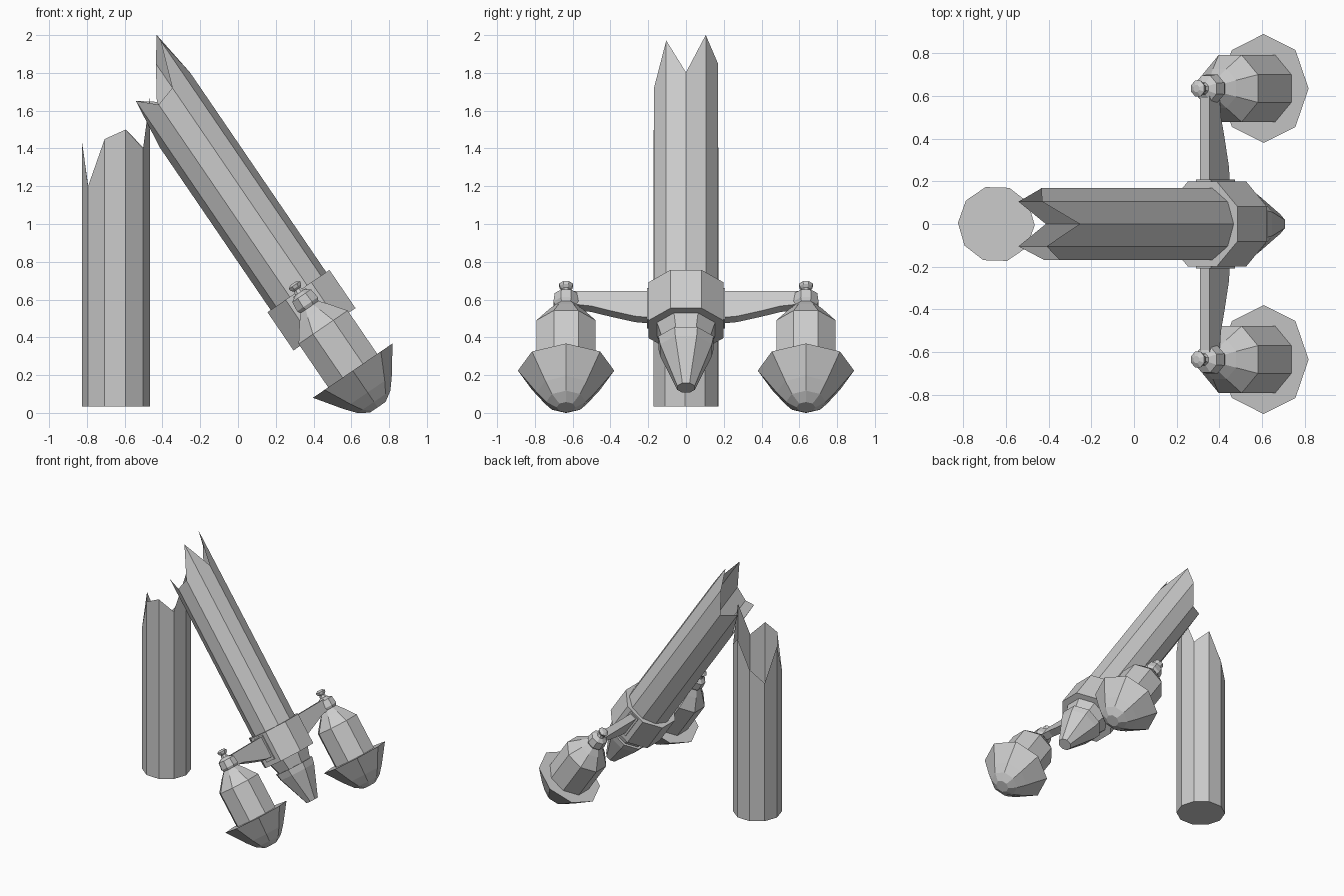
import bpy, math
from mathutils import Matrix, Vector

if "Cube" in bpy.data.objects:
    bpy.data.objects.remove(bpy.data.objects["Cube"])

# Tilted frame of the fallen post: local x = across, local z = back up the post
ANG = math.radians(34.3)
TILT = Matrix.Translation((0.32, 0, 0.645)) @ Matrix.Rotation(-ANG, 4, 'Y')


def add_mesh(name, verts, faces, matrix):
    me = bpy.data.meshes.new(name)
    me.from_pydata([matrix @ Vector(v) for v in verts], [], faces)
    me.update()
    ob = bpy.data.objects.new(name, me)
    bpy.context.collection.objects.link(ob)
    return ob


def lathe(name, profile, sides, offset, matrix, y=0.0):
    """Turned part; profile is (distance down the post, radius)."""
    verts, faces = [], []
    for t, r in profile:
        for i in range(sides):
            a = offset + 2 * math.pi * i / sides
            verts.append((r * math.cos(a), y + r * math.sin(a), -t))
    n = len(profile)
    for k in range(n - 1):
        for i in range(sides):
            j = (i + 1) % sides
            faces.append((k * sides + i, (k + 1) * sides + i,
                          (k + 1) * sides + j, k * sides + j))
    faces.append(tuple(range(sides)))
    faces.append(tuple(reversed(range((n - 1) * sides, n * sides))))
    return add_mesh(name, verts, faces, matrix)


def broken_tube(name, radius, base, tips, matrix):
    """Hollow ten-sided tube with a jagged open top and a closed base."""
    n = len(tips)
    ring = [(radius * math.cos(2 * math.pi * i / n),
             radius * math.sin(2 * math.pi * i / n)) for i in range(n)]
    verts = [(x, y, base) for x, y in ring]
    verts += [(x, y, h) for (x, y), h in zip(ring, tips)]
    faces = [(i, (i + 1) % n, n + (i + 1) % n, n + i) for i in range(n)]
    faces.append(tuple(reversed(range(n))))
    return add_mesh(name, verts, faces, matrix)


# Standing stump
broken_tube("stump", 0.18, 0.035,
            [1.68, 1.40, 1.49, 1.27, 1.16, 1.43, 1.20, 1.45, 1.50, 1.40],
            Matrix.Translation((-0.645, 0, 0)) @ Matrix.Rotation(-0.03, 4, 'Z'))

# Snapped-off upper post
broken_tube("fallen_post", 0.178, -0.2,
            [1.28, 1.543, 1.42, 1.25, 1.317, 1.04, 1.317, 1.232, 1.265, 1.507],
            TILT)

# Collar and the finial at the end of the post
E = math.pi / 8
lathe("collar", [(0, 0.215), (0.245, 0.215)], 8, E, TILT)
lathe("end_finial", [(0.24, 0.168), (0.33, 0.138), (0.33, 0.158), (0.38, 0.148),
                     (0.57, 0.07), (0.62, 0.05)], 8, E, TILT)

BODY = [(0.09, 0.05), (0.145, 0.10), (0.232, 0.17), (0.52, 0.17)]
KNOB = [(-0.05, 0.018), (-0.038, 0.04), (-0.022, 0.035), (-0.01, 0.022),
        (0.01, 0.03), (0.03, 0.065), (0.085, 0.072), (0.125, 0.05)]
SHADE = [(0.51, 0.255), (0.65, 0.155), (0.71, 0.105), (0.745, 0.05)]
ARM = [(0.18, 0.19), (0.27, 0.18), (0.40, 0.145), (0.50, 0.115), (0.62, 0.10)]

for side, label in ((1, "back"), (-1, "front")):
    # Lantern: body, top knob and flared shade
    y = side * 0.635
    lathe(label + "_lantern_body", BODY, 8, E, TILT, y)
    lathe(label + "_lantern_knob", KNOB, 8, E, TILT, y)
    lathe(label + "_lantern_shade", SHADE, 8, 0, TILT, y)

    # Arm with a curved underside
    w = 0.028
    outline = [(yy, t) for yy, t in ARM] + [(0.62, 0.02), (0.18, 0.02)]
    m = len(outline)
    verts = [(u, side * yy, -t) for u in (-w, w) for yy, t in outline]
    faces = [tuple(range(m)), tuple(reversed(range(m, 2 * m)))]
    faces += [(i, m + i, m + (i + 1) % m, (i + 1) % m) for i in range(m)]
    if side < 0:
        faces = [tuple(reversed(f)) for f in faces]
    add_mesh(label + "_arm", verts, faces, TILT)

    # Mounting plate where the arm meets the collar
    lathe(label + "_arm_plate", [(0.01, 0.06), (0.21, 0.06)], 4, math.pi / 4,
          TILT, side * 0.165)
